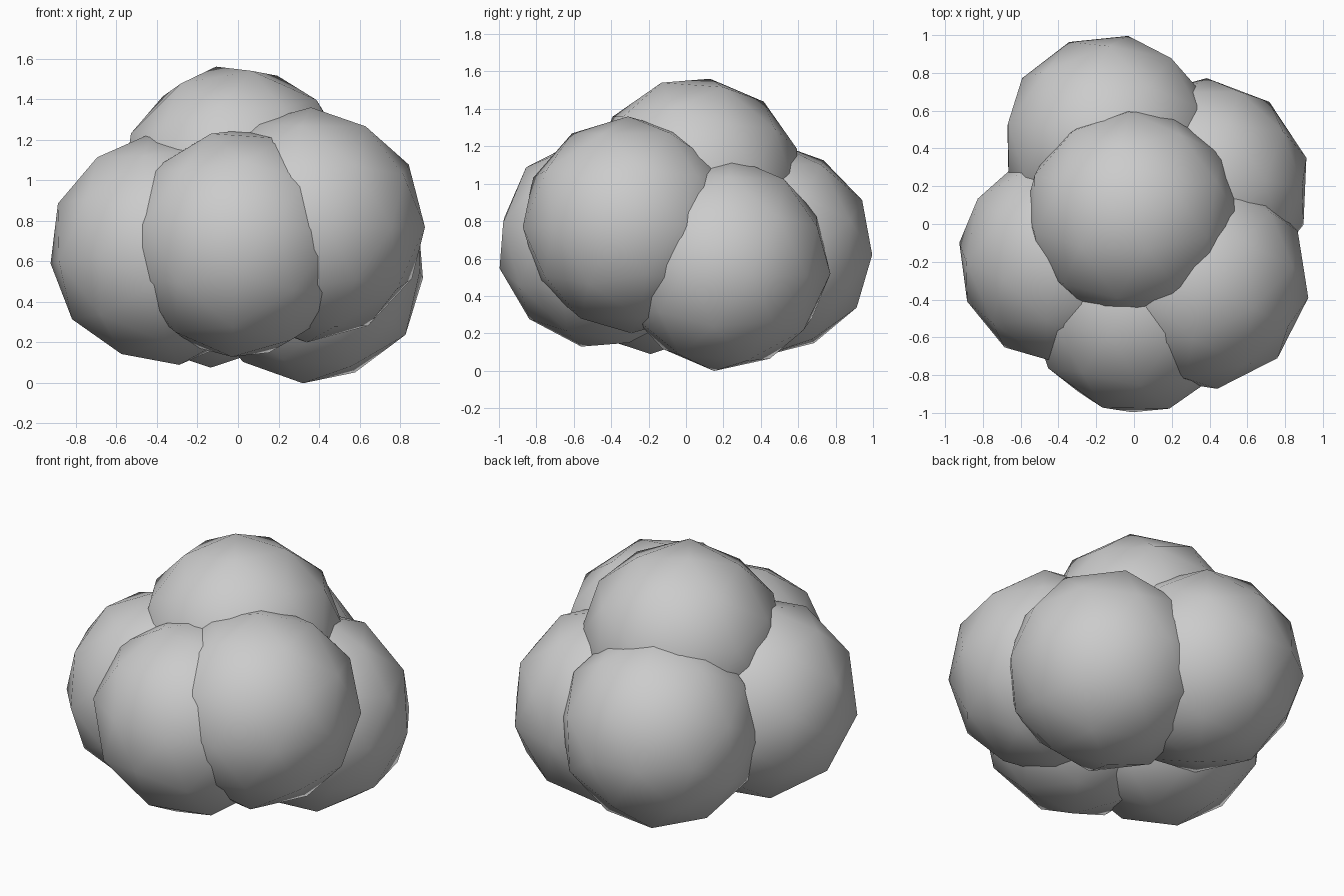
import bpy
from mathutils import Vector

if "Cube" in bpy.data.objects:
    bpy.data.objects.remove(bpy.data.objects["Cube"])

# name, centre, radius, direction of the outermost corner point
LOBES = [
    ("top_lobe",         (-0.01,  0.05, 1.00), 0.575, (-0.10,  0.08,  0.57)),
    ("back_left_lobe",   (-0.13,  0.43, 0.65), 0.575, ( 0.10,  0.57, -0.03)),
    ("back_right_lobe",  ( 0.36,  0.20, 0.57), 0.575, (-0.04, -0.05, -0.57)),
    ("front_right_lobe", ( 0.35, -0.30, 0.78), 0.58,  ( 0.01, -0.01,  0.58)),
    ("front_lobe",       ( 0.01, -0.44, 0.69), 0.575, ( 0.04,  0.12,  0.56)),
    ("left_lobe",        (-0.36, -0.18, 0.66), 0.575, (-0.56,  0.08, -0.07)),
]


def lobe(name, centre, radius, point):
    """Low-poly ball with smooth shading, one corner turned towards point."""
    bpy.ops.mesh.primitive_ico_sphere_add(subdivisions=2, radius=radius, location=centre)
    ob = bpy.context.object
    ob.name = name
    ob.rotation_euler = Vector(point).to_track_quat('Z', 'Y').to_euler()
    bpy.ops.object.shade_smooth()


# Cluster of overlapping balls
for args in LOBES:
    lobe(*args)
